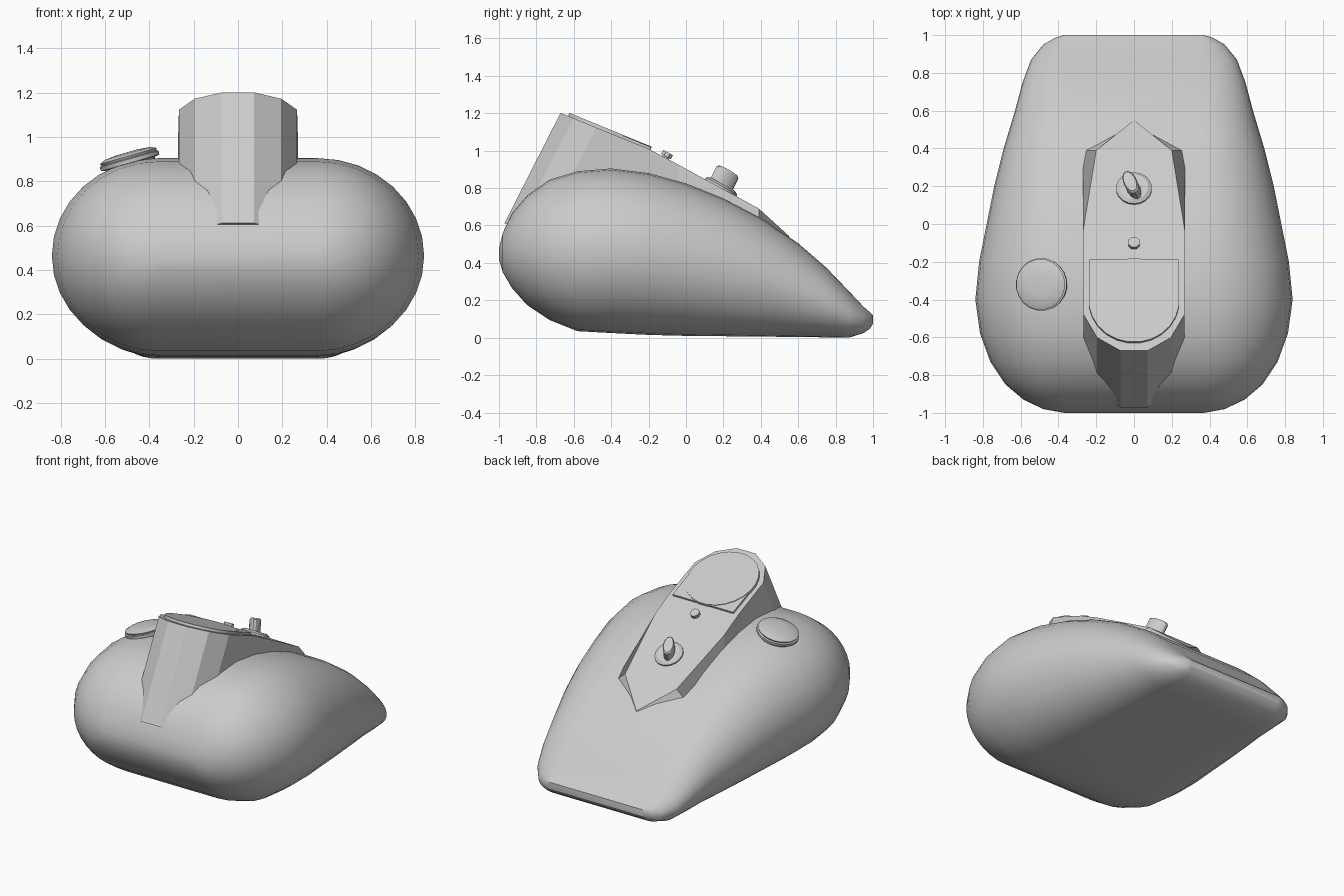
import bpy, bmesh, math
from mathutils import Euler

if "Cube" in bpy.data.objects:
    bpy.data.objects.remove(bpy.data.objects["Cube"], do_unlink=True)

grey = bpy.data.materials.new("plain grey")
grey.use_nodes = True
colour = (0.6, 0.6, 0.6, 1)
grey.diffuse_color = colour
for node in grey.node_tree.nodes:
    if node.type == 'BSDF_PRINCIPLED':
        node.inputs["Base Color"].default_value = colour


def finish(name, bm, smooth_angle=None):
    """Turn a bmesh into a named object with the shared material."""
    bmesh.ops.remove_doubles(bm, verts=bm.verts, dist=0.0001)
    bmesh.ops.recalc_face_normals(bm, faces=bm.faces)
    mesh = bpy.data.meshes.new(name)
    bm.to_mesh(mesh)
    bm.free()
    mesh.materials.append(grey)
    obj = bpy.data.objects.new(name, mesh)
    bpy.context.collection.objects.link(obj)
    if smooth_angle:
        bpy.ops.object.select_all(action='DESELECT')
        obj.select_set(True)
        bpy.context.view_layer.objects.active = obj
        bpy.ops.object.shade_smooth_by_angle(angle=math.radians(smooth_angle))
    return obj


def bridge(bm, first, second):
    """Join two closed loops of equal length with quads."""
    count = len(first)
    for i in range(count):
        j = (i + 1) % count
        bm.faces.new((first[i], first[j], second[j], second[i]))


def turned(name, profile, location, tilt, sides=20, stretch=(1, 1)):
    """Turned part from (radius, height) pairs, placed with a tilt in degrees."""
    bm = bmesh.new()
    loops = []
    for radius, height in profile:
        angles = [math.tau * (i + 0.5) / sides for i in range(sides)]
        loops.append([bm.verts.new((radius * stretch[0] * math.cos(a),
                                    radius * stretch[1] * math.sin(a), height))
                      for a in angles])
    for lower, upper in zip(loops, loops[1:]):
        bridge(bm, lower, upper)
    bm.faces.new(loops[0])
    bm.faces.new(loops[-1])
    obj = finish(name, bm, 30)
    obj.location = location
    obj.rotation_euler = Euler([math.radians(t) for t in tilt])
    return obj


# Tank body: flat centre strip with elliptical lobes on both sides
STRIP = 0.36
stations = [  # y, top, bottom, half width
    (-1, .48, .42, .37), (-.98, .56, .35, .48), (-.93, .665, .265, .585),
    (-.85, .76, .175, .68), (-.73, .845, .095, .76), (-.58, .89, .035, .815),
    (-.4, .905, .025, .84), (-.2, .88, .015, .82), (0, .825, .01, .78),
    (.2, .745, .008, .74), (.4, .64, .006, .69), (.6, .505, .004, .63),
    (.75, .375, .002, .59), (.87, .25, 0, .545), (.95, .165, .025, .48),
    (.985, .135, .05, .42), (1, .12, .075, .37)]
bm = bmesh.new()
sections = []
for y, top, bottom, width in stations:
    middle, half, bulge = (top + bottom) / 2, (top - bottom) / 2, width - STRIP
    right_side = []
    for i in range(17):
        a = math.pi * (0.5 - i / 16)
        right_side.append((STRIP + bulge * math.cos(a), y, middle + half * math.sin(a)))
    left_side = [(-x, y, z) for x, y, z in reversed(right_side)]
    sections.append([bm.verts.new(p) for p in right_side + left_side])
for near, far in zip(sections, sections[1:]):
    bridge(bm, near, far)
bm.faces.new(sections[0])
bm.faces.new(sections[-1])
finish("tank_body", bm, 25)

# Console housing: sheared faceted front, long tapering back with pointed tail
SLOPE, GAUGE_Y, RIM_Z = 0.41, -0.41, 1.095
upper, lower = [], []
for degrees in (15, 45, 75):
    a = math.radians(degrees)
    x, y = 0.276 * math.sin(a), GAUGE_Y - 0.27 * math.cos(a)
    z = RIM_Z - SLOPE * (y - GAUGE_Y)
    upper.append((x, y, z))
    lower.append((x, y - 0.3, z - 0.59))
upper += [(.27, -.2, 1.01), (.27, -.04, .925), (.2, .39, .69), (0, .55, .545)]
lower += [(.27, -.2, .6), (.27, -.04, .6), (.27, .39, .63), (0, .55, .5)]
bm = bmesh.new()


def mirrored(points):
    right = [bm.verts.new(p) for p in points]
    left = [bm.verts.new((-x, y, z)) if x else v for v, (x, y, z) in zip(right, points)]
    return right, left


top_right, top_left = mirrored(upper)
low_right, low_left = mirrored(lower)
for right, left in ((top_right, top_left), (low_right, low_left)):
    for i in range(len(right) - 1):
        corners = [right[i], right[i + 1], left[i + 1], left[i]]
        bm.faces.new(list(dict.fromkeys(corners)))
for high, low in ((top_right, low_right), (top_left, low_left)):
    for i in range(len(high) - 1):
        bm.faces.new((high[i], high[i + 1], low[i + 1], low[i]))
bm.faces.new((top_right[0], top_left[0], low_left[0], low_right[0]))
finish("console_housing", bm)

# Gauge dial on the sloping rim, with its square backing plate
pitch = -math.degrees(math.atan(SLOPE))
turned("gauge_dial", [(.24, -.01), (.24, .018)], (0, GAUGE_Y, RIM_Z), (pitch, 0, 0), 24)
bm = bmesh.new()
bmesh.ops.create_cube(bm, size=1)
for v in bm.verts:
    v.co.x *= 0.47
    v.co.y = 0.235 if v.co.y > 0 else 0
    v.co.z = 0.014 if v.co.z > 0 else -0.03
plate = finish("gauge_plate", bm)
plate.location = (0, GAUGE_Y, RIM_Z)
plate.rotation_euler.x = math.radians(pitch)

# Console bolt, ignition collar and oblong key knob
turned("console_bolt", [(.02, -.03), (.02, .015), (.032, .015), (.032, .04)],
       (0, -.115, .955), (-29, 0, 0), 8)
turned("ignition_collar", [(.095, -.02), (.095, .012), (.075, .024)],
       (0, .185, .8), (-29, 0, 0), 18)
turned("ignition_knob", [(1, 0), (1, .095), (.85, .105)],
       (0, .18, .8), (-29, 0, 25), 14, (.036, .072))

# Filler cap on the right lobe
turned("filler_cap", [(.115, -.06), (.115, 0), (.138, .004), (.14, .022),
                      (.13, .026), (.135, .036), (.11, .048), (.05, .054)],
       (-.485, -.32, .88), (0, -16, 0), 20)
